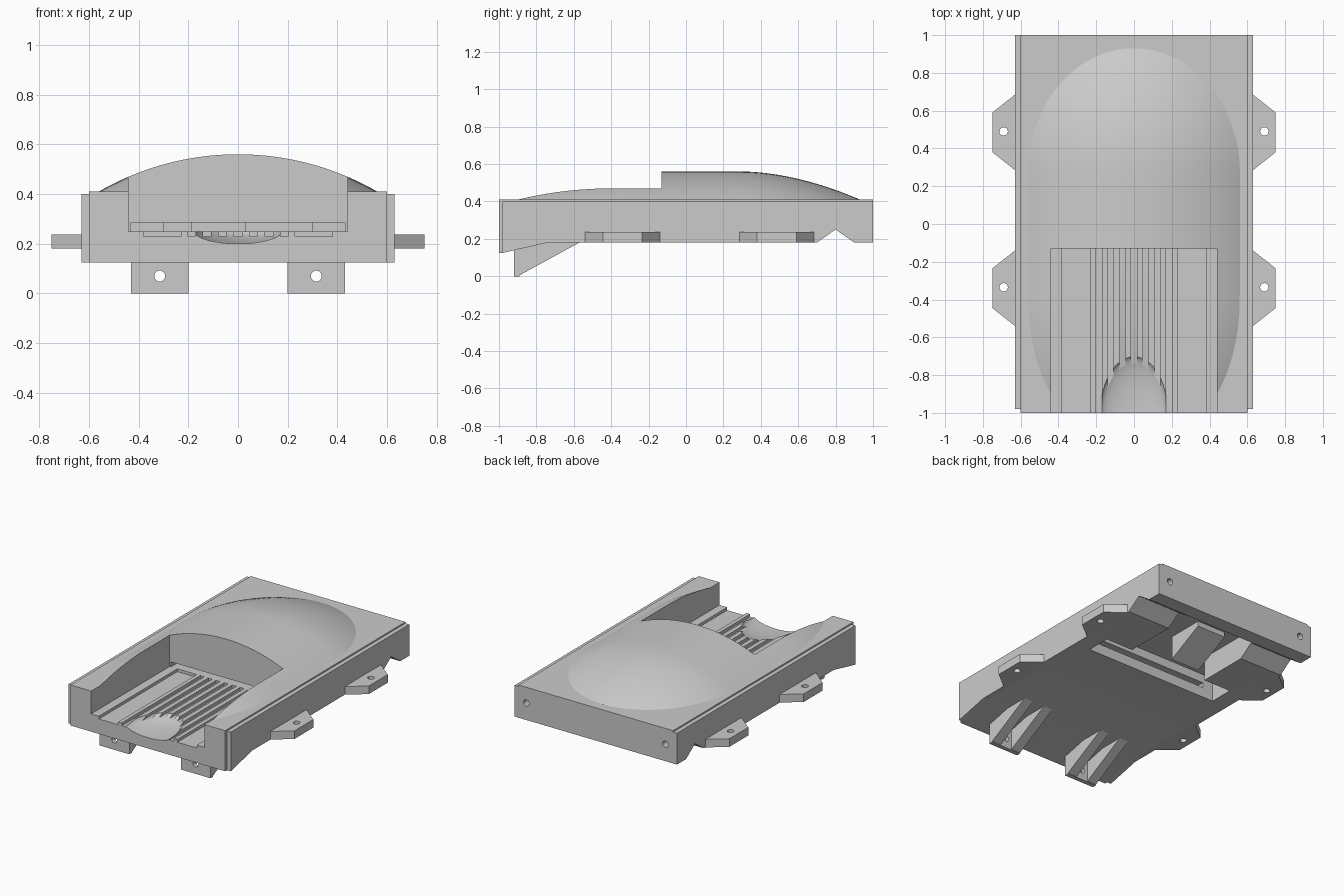
import bpy, bmesh, math
from mathutils import Matrix

cube = bpy.data.objects.get("Cube")
if cube:
    bpy.data.objects.remove(cube, do_unlink=True)

GREY = (0.6, 0.6, 0.6, 1)
grey = bpy.data.materials.new("light grey")
grey.use_nodes = True
grey.diffuse_color = GREY
grey.node_tree.nodes["Principled BSDF"].inputs["Base Color"].default_value = GREY


def add_object(name, bm):
    bmesh.ops.recalc_face_normals(bm, faces=bm.faces)
    mesh = bpy.data.meshes.new(name)
    bm.to_mesh(mesh)
    bm.free()
    mesh.materials.append(grey)
    obj = bpy.data.objects.new(name, mesh)
    bpy.context.collection.objects.link(obj)
    return obj


def prism(name, points, lo, hi, axis):
    """Extrude a profile: (y, z) points along x, or (x, y) points along z."""
    bm = bmesh.new()
    place = (lambda p, t: (t, *p)) if axis == "x" else (lambda p, t: (*p, t))
    face = bm.faces.new([bm.verts.new(place(p, lo)) for p in points])
    new = bmesh.ops.extrude_face_region(bm, geom=[face])["geom"]
    move = (hi - lo, 0, 0) if axis == "x" else (0, 0, hi - lo)
    bmesh.ops.translate(bm, vec=move, verts=[v for v in new if isinstance(v, bmesh.types.BMVert)])
    return add_object(name, bm)


def box(name, x0, x1, y0, y1, z0, z1):
    return prism(name, [(x0, y0), (x1, y0), (x1, y1), (x0, y1)], z0, z1, "z")


def pin(x, y, z, axis, radius=0.022, depth=0.2):
    bm = bmesh.new()
    turn = Matrix.Rotation(math.pi / 2, 4, "X") if axis == "y" else Matrix()
    bmesh.ops.create_cone(bm, cap_ends=True, segments=24, radius1=radius, radius2=radius,
                          depth=depth, matrix=Matrix.Translation((x, y, z)) @ turn)
    return add_object("hole_cutter", bm)


def cut(obj, cutters):
    for c in cutters:
        mod = obj.modifiers.new("cut", "BOOLEAN")
        mod.operation, mod.solver, mod.object = "DIFFERENCE", "EXACT", c
        bpy.context.view_layer.objects.active = obj
        bpy.ops.object.modifier_apply(modifier=mod.name)


def discard(cutters):
    for c in cutters:
        bpy.data.objects.remove(c, do_unlink=True)


def smooth(obj, degrees):
    bpy.ops.object.select_all(action="DESELECT")
    obj.select_set(True)
    bpy.context.view_layer.objects.active = obj
    bpy.ops.object.shade_smooth_by_angle(angle=math.radians(degrees))


# Main slab and the slightly lower side rails
under = [(-0.98, 0.125), (-0.74, 0.18), (0.7, 0.18), (0.8, 0.25), (0.9, 0.18), (1, 0.18)]
body = prism("body", [(-1, 0.125)] + under + [(1, 0.41), (-1, 0.41)], -0.6, 0.6, "x")
for side, name in ((1, "left_rail"), (-1, "right_rail")):
    prism(name, under + [(1, 0.4), (-0.98, 0.4)], *sorted((side * 0.6, side * 0.63)), "x")

# Domed top: circular cross-sections under a long spine
R, TOP = 1.12, 0.41


def spine(y):
    if y > 0.3:
        t = (y - 0.3) / 0.63
        return 0.56 - 0.15 * t ** 1.8
    if y < -0.4:
        return 0.56 - 0.06 * ((-0.4 - y) / 0.5) ** 2
    return 0.56


def arc(x):
    return R - math.sqrt(R * R - x * x)


bm = bmesh.new()
rows, N = [], 32
stations = [-0.92 + 1.22 * i / 20 for i in range(20)]
stations += [0.3 + 0.629 * math.sin(math.pi / 2 * i / 24) for i in range(25)]
for y in stations:
    h = max(spine(y) - TOP, 0.0001)
    w = math.sqrt(2 * R * h - h * h)
    xs = [w * math.sin(math.pi * (i / N - 0.5)) for i in range(N + 1)]
    pts = [(x, y, TOP + h - arc(x)) for x in xs]
    pts += [(w, y, TOP - 0.04), (-w, y, TOP - 0.04)]
    rows.append([bm.verts.new(p) for p in pts])
M = len(rows[0])
for a, b in zip(rows, rows[1:]):
    for i in range(M):
        bm.faces.new((a[i], a[(i + 1) % M], b[(i + 1) % M], b[i]))
bm.faces.new(rows[0])
bm.faces.new(rows[-1])
dome = add_object("dome", bm)

# Open-fronted pocket through slab and dome
pocket = box("pocket_cutter", -0.44, 0.44, -1.1, -0.13, 0.25, 0.8)
cut(dome, [pocket])
cut(body, [pocket])

# Floor channels, narrow grooves and the rear slot
cutters = [pocket]
for s in (-1, 1):
    x0, x1 = sorted((s * 0.23, s * 0.38))
    cutters.append(box("channel_cutter", x0, x1, -1.1, -0.13, 0.23, 0.3))
for i in range(-3, 4):
    x = i * 0.062
    cutters.append(box("groove_cutter", x - 0.016, x + 0.016, -1.1, -0.13, 0.23, 0.3))
cutters.append(box("slot_cutter", -0.43, 0.43, -0.2, 0.25, 0.25, 0.285))

# Finger scoop at the front
bm = bmesh.new()
bmesh.ops.create_uvsphere(bm, u_segments=48, v_segments=24, radius=1,
                          matrix=Matrix.Translation((0, -1, 0.255)) @ Matrix.Diagonal((0.18, 0.3, 0.055, 1)))
cutters.append(add_object("scoop_cutter", bm))

# Recess in the underside, and screw holes in the back wall
cutters.append(box("recess_cutter", -0.3, 0.3, 0.3, 0.9, 0.1, 0.345))
cutters.append(box("recess_front_cutter", -0.51, 0.51, 0.17, 0.34, 0.1, 0.345))
for s in (-1, 1):
    cutters.append(pin(s * 0.54, 1, 0.3, "y"))
cut(body, cutters[1:])
discard(cutters)
smooth(body, 25)
smooth(dome, 30)

# Wedge hanging inside the recess
prism("recess_wedge", [(0.41, 0.18), (0.67, 0.31), (0.67, 0.35), (0.41, 0.35)], -0.19, 0.03, "x")

# Side mounting tabs with holes
for s, side in ((1, "left"), (-1, "right")):
    for y, end in ((0.485, "back"), (-0.34, "front")):
        pts = [(s * 0.62, y - 0.2), (s * 0.63, y - 0.2), (s * 0.75, y - 0.105),
               (s * 0.75, y + 0.105), (s * 0.63, y + 0.2), (s * 0.62, y + 0.2)]
        tab = prism(f"{side}_{end}_tab", pts, 0.18, 0.237, "z")
        hole = pin(s * 0.69, y + 0.005, 0.2, "z")
        cut(tab, [hole])
        discard([hole])

# Front feet: drilled plate with two gussets
for s, side in ((1, "left"), (-1, "right")):
    x0, x1 = sorted((s * 0.2, s * 0.43))
    plate = box(f"{side}_foot_plate", x0, x1, -0.92, -0.89, 0, 0.16)
    hole = pin(s * 0.315, -0.9, 0.07, "y")
    cut(plate, [hole])
    discard([hole])
    for i, x in enumerate((x0, x1 - 0.07)):
        prism(f"{side}_foot_gusset_{i + 1}",
              [(-0.9, 0), (-0.57, 0.18), (-0.6, 0.2), (-0.9, 0.16)], x, x + 0.07, "x")
